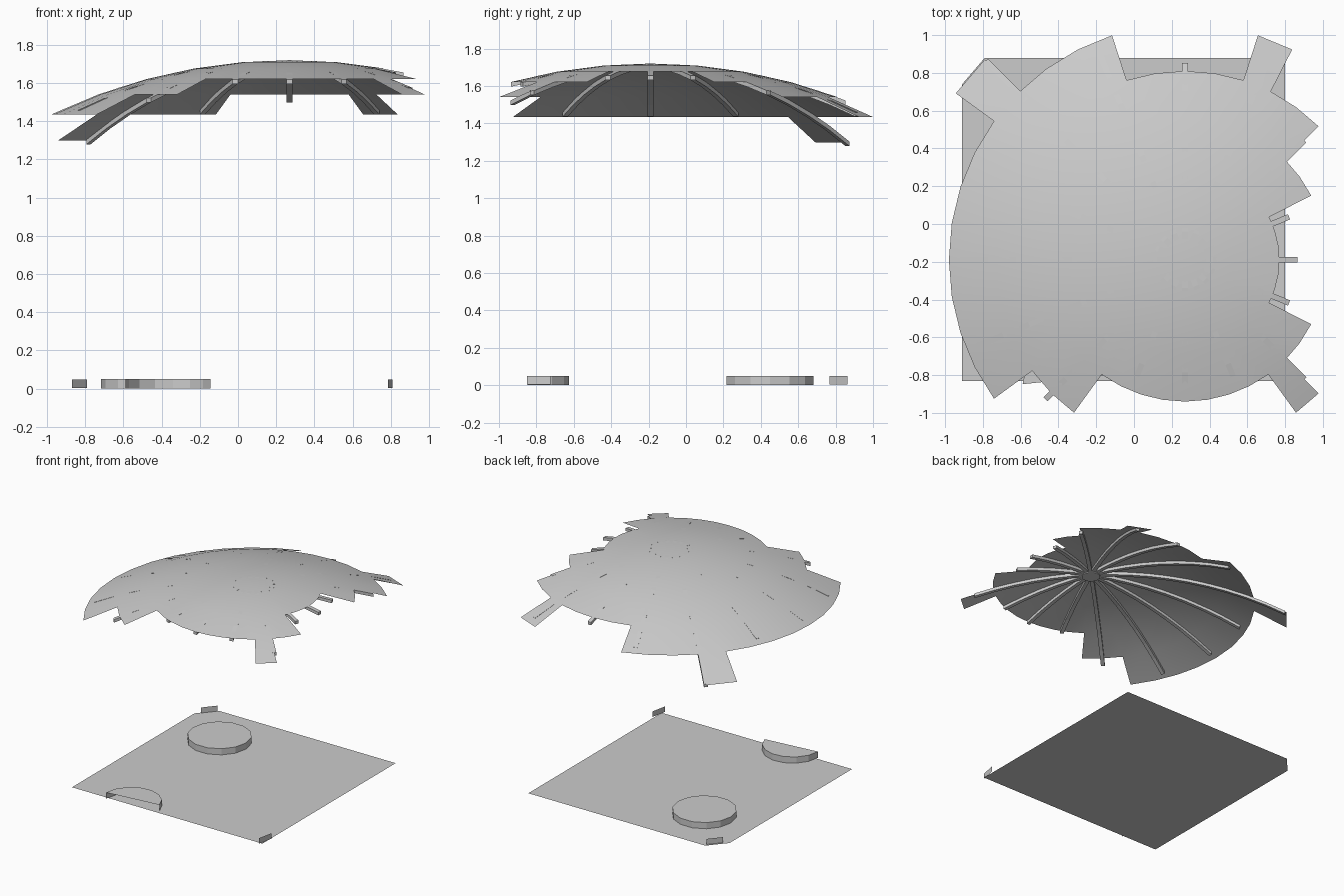
import bpy, bmesh
from math import sin, cos, radians, sqrt, pi

if "Cube" in bpy.data.objects:
    bpy.data.objects.remove(bpy.data.objects["Cube"])

CX, CY, TOP, R = 0.27, -0.19, 1.72, 2.88   # dome axis, apex height, sphere radius


def dome_z(r):
    return TOP - R + sqrt(R * R - r * r)


def finish(name, bm, smooth=False):
    me = bpy.data.meshes.new(name)
    bm.to_mesh(me)
    bm.free()
    ob = bpy.data.objects.new(name, me)
    bpy.context.collection.objects.link(ob)
    for p in me.polygons:
        p.use_smooth = smooth
    return ob


# Canopy: dome of 40 sectors and 0.25 rings, keeping only panels inside the plot
def dome_point(ring, seg):
    r, a = 0.25 * ring, radians(9 * seg)
    return (CX + r * cos(a), CY + r * sin(a), dome_z(r))


bm = bmesh.new()
for ring in range(6):
    for seg in range(40):
        pts = [dome_point(ring, seg), dome_point(ring + 1, seg),
               dome_point(ring + 1, seg + 1), dome_point(ring, seg + 1)]
        if ring == 0:
            pts.pop()
        if all(abs(p[0]) < 0.981 and abs(p[1]) < 1.004 for p in pts):
            bm.faces.new([bm.verts.new(p) for p in pts])
bmesh.ops.remove_doubles(bm, verts=bm.verts, dist=0.0005)
finish("canopy", bm, True)

# Ribs: 16 curved square bars under the canopy, stopping at the plot limit
STEP, HALF, DEPTH = 0.149, 0.015, 0.024
for i in range(16):
    a = radians(22.5 * i)
    c, s = cos(a), sin(a)
    bm = bmesh.new()
    prev = None
    for k in range(11):
        r = STEP * k
        x, y = CX + r * c, CY + r * s
        if abs(x) > 0.95 or abs(y) > 0.95:
            break
        z = dome_z(r) - 0.002
        sec = [bm.verts.new((x - s * w, y + c * w, z - d)) for w, d in
               ((-HALF, 0), (HALF, 0), (HALF, DEPTH), (-HALF, DEPTH))]
        if prev:
            for j in range(4):
                n = (j + 1) % 4
                bm.faces.new((prev[j], sec[j], sec[n], prev[n]))
        prev = sec
    bm.faces.new(prev)
    bmesh.ops.recalc_face_normals(bm, faces=bm.faces)
    finish(f"rib_{i + 1}", bm)

# Hub where the ribs meet
bpy.ops.mesh.primitive_cylinder_add(vertices=16, radius=0.07, depth=0.03,
                                    location=(CX, CY, TOP - 0.02))
bpy.context.object.name = "hub"

# Floor with one clipped corner
bm = bmesh.new()
bm.faces.new([bm.verts.new((x, y, 0)) for x, y in
              ((-0.91, -0.83), (0.80, -0.83), (0.80, 0.88), (-0.79, 0.88), (-0.91, 0.74))])
finish("floor", bm)


# Low round platforms, whole or cut open at the plot edge
def platform(name, x, y, r, start, end, sides):
    bm = bmesh.new()
    closed = end - start >= 360
    n = sides if closed else sides + 1
    ang = [radians(start + (end - start) * k / sides) for k in range(n)]
    low, high = [[bm.verts.new((x + r * cos(a), y + r * sin(a), z)) for a in ang]
                 for z in (0, 0.05)]
    for k in range(sides):
        m = (k + 1) % n
        bm.faces.new((low[k], low[m], high[m], high[k]))
    bm.faces.new(high)
    finish(name, bm)


platform("platform_round", -0.48, 0.449, 0.238, 0, 360, 14)
platform("platform_cut", -0.365, -0.848, 0.225, 12, 180, 7)


# Single leftover edge panels at two corners
def edge_panel(name, p, q):
    bm = bmesh.new()
    bm.faces.new([bm.verts.new(v) for v in
                  ((*p, 0.003), (*q, 0.003), (*q, 0.048), (*p, 0.048))])
    finish(name, bm)


edge_panel("edge_panel_back", (-0.87, 0.767), (-0.79, 0.863))
edge_panel("edge_panel_front", (0.785, -0.85), (0.81, -0.725))
